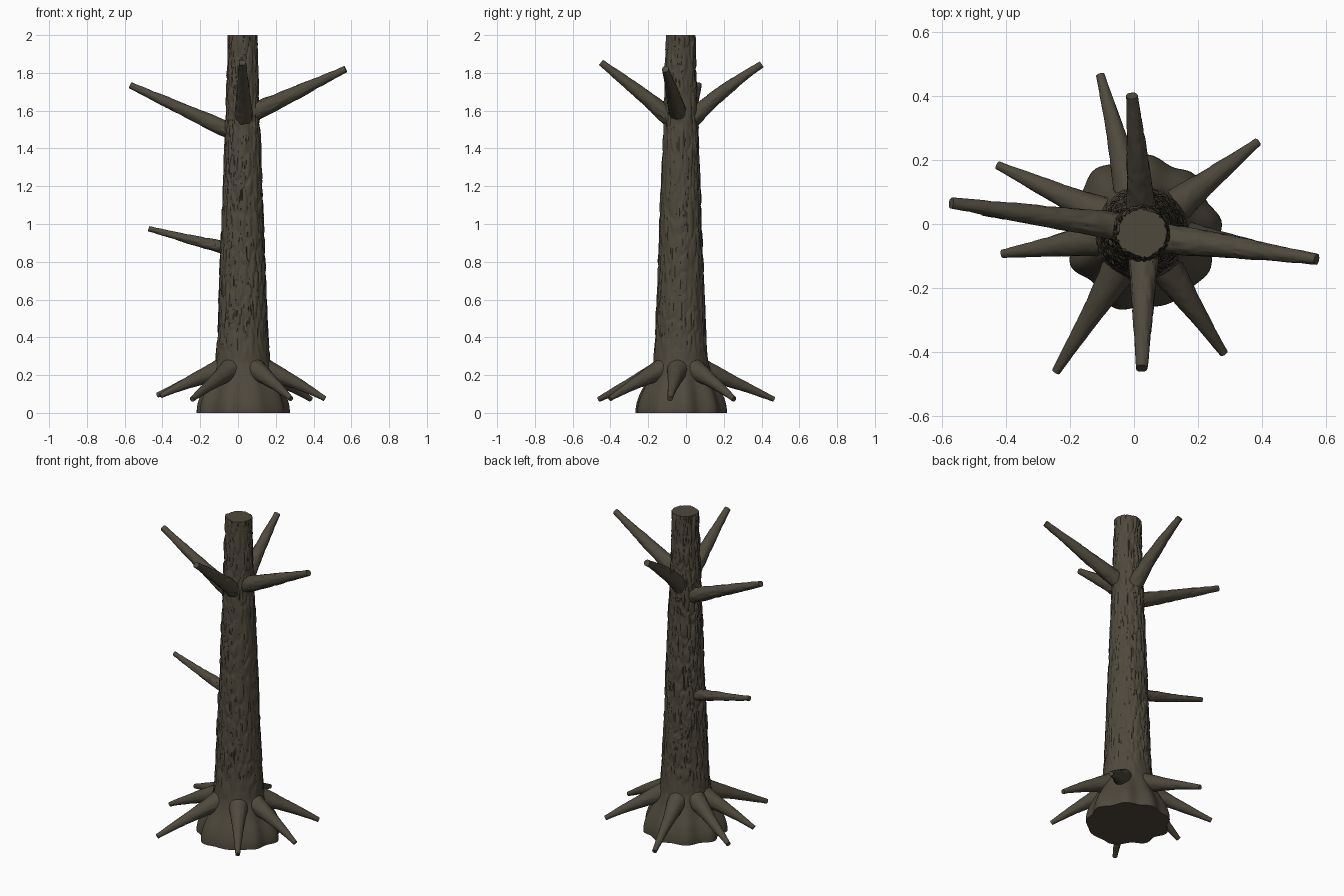
import bpy, bmesh, math
from mathutils import Vector, noise

if "Cube" in bpy.data.objects:
    bpy.data.objects.remove(bpy.data.objects["Cube"])

CX, CY = 0.025, -0.028  # trunk axis

wood = bpy.data.materials.new("dark bark")
wood.diffuse_color = (0.078, 0.066, 0.046, 1)
wood.use_nodes = True
wood.node_tree.nodes["Principled BSDF"].inputs["Base Color"].default_value = wood.diffuse_color


def lerp_table(table, t):
    """Linear lookup in rows of (key, value)."""
    for (a, va), (b, vb) in zip(table, table[1:]):
        if t <= b:
            return va + (vb - va) * (t - a) / (b - a)
    return table[-1][1]


def smooth_table(table, t, w):
    return sum(lerp_table(table, max(table[0][0], t + w * k)) for k in (-1, -0.5, 0, 0.5, 1)) / 5


def bark(p, depth, seed=0.0, k=36):
    """Long plates of bark split by narrow furrows."""
    q = Vector((p.x * k + seed, p.y * k, p.z * k * 0.2))
    q += 0.5 * noise.noise_vector(q * 0.7)
    d = noise.voronoi(q)[0]
    crack = max(0.0, 1 - (d[1] - d[0]) / 0.28)
    return depth * (0.5 * noise.noise(q * 1.7) - crack + 0.25)


def make_object(name, rings):
    """Skin a list of rings and cap both ends."""
    bm = bmesh.new()
    vs = [[bm.verts.new(p) for p in ring] for ring in rings]
    n = len(vs[0])
    for a, b in zip(vs, vs[1:]):
        for i in range(n):
            j = (i + 1) % n
            bm.faces.new((a[i], a[j], b[j], b[i]))
    bm.faces.new(vs[0][::-1])
    bm.faces.new(vs[-1])
    bmesh.ops.recalc_face_normals(bm, faces=bm.faces)
    me = bpy.data.meshes.new(name)
    bm.to_mesh(me)
    bm.free()
    me.materials.append(wood)
    ob = bpy.data.objects.new(name, me)
    bpy.context.collection.objects.link(ob)
    bpy.ops.object.select_all(action='DESELECT')
    ob.select_set(True)
    bpy.context.view_layer.objects.active = ob
    bpy.ops.object.shade_smooth_by_angle(angle=math.radians(50))


def tube(name, pts, radii, depth, seed, segs=36, steps=60):
    """Tapered limb along a quadratic path of three points."""
    a, b, c = (Vector(p) for p in pts)
    length = (c - a).length
    rings = []
    for i in range(steps + 1):
        t = i / steps
        p = a * (1 - t) ** 2 + b * 2 * t * (1 - t) + c * t * t
        d = ((b - a) * (1 - t) + (c - b) * t).normalized()
        side = d.cross(Vector((0, 0, 1))).normalized()
        up = side.cross(d)
        r = smooth_table(radii, t, 0.06)
        ring = []
        for s in range(segs):
            th = 2 * math.pi * s / segs
            q = Vector((r * math.cos(th), r * math.sin(th), t * length))
            rr = r + bark(q, depth * (1 - 0.6 * t), seed, 45)
            rr *= 1 + 0.06 * noise.noise(Vector((q.x * 8 + seed, q.y * 8, q.z * 8)))
            ring.append(p + side * rr * math.cos(th) + up * rr * math.sin(th))
        rings.append(ring)
    make_object(name, rings)


# Trunk with lobed, flared foot
profile = [(0, .236), (.04, .234), (.1, .214), (.15, .188), (.2, .165), (.26, .147),
           (.4, .135), (.7, .123), (1, .112), (1.4, .096), (1.6, .089), (2, .077)]
SEGS, ROWS = 120, 270
rings = []
for i in range(ROWS + 1):
    z = 2 * i / ROWS
    r0 = smooth_table(profile, z, 0.02)
    foot = max(0.0, min(1.0, (0.27 - z) / 0.17))
    rough = max(0.0, min(1.0, (z - 0.2) / 0.2))
    ring = []
    for s in range(SEGS):
        th = 2 * math.pi * s / SEGS
        u = Vector((math.cos(th), math.sin(th), 0))
        q = u * r0 + Vector((0, 0, z))
        r = r0 + foot * (0.011 * math.cos(9 * th - 0.9) + 0.02 * noise.noise(u * 2.3))
        r += bark(q, 0.009 * rough * (0.8 - 0.2 * u.x))
        ring.append(Vector((CX + r * u.x, CY + r * u.y, z)))
    rings.append(ring)
make_object("trunk", rings)

# Roots: tip positions
roots = [(.385, .255, .072), (-.105, .465, .072), (-.425, .183, .095), (-.41, -.093, .09),
         (-.243, -.46, .072), (.28, -.403, .075), (.46, -.085, .075)]
for n, tip in enumerate(roots):
    out = Vector((tip[0] - CX, tip[1] - CY, 0)).normalized()
    start = Vector((CX, CY, .245)) + out * 0.07
    mid = Vector((CX, CY, .185)) + out * 0.25
    tube("root_%d" % (n + 1), (start, mid, tip),
         [(0, .072), (.2, .054), (.45, .038), (1, .013)], 0.002, n * 7.3)

# Branches: start, middle, tip, base radius, tip radius
branches = [
    ("right_branch", (.05, -.04, 1.575), (.3, -.07, 1.69), (.57, -.11, 1.82), .05, .017),
    ("left_branch", (0, -.015, 1.475), (-.28, .025, 1.60), (-.57, .066, 1.735), .046, .017),
    ("front_branch", (.03, -.05, 1.535), (.03, -.22, 1.68), (.024, -.45, 1.855), .05, .018),
    ("back_branch", (.025, 0, 1.525), (.015, .16, 1.69), (-.006, .4, 1.845), .05, .018),
    ("low_branch", (-.03, -.01, .865), (-.25, .01, .915), (-.472, .04, .975), .036, .013),
]
for n, (name, a, b, c, ra, rb) in enumerate(branches):
    tube(name, (a, b, c), [(0, ra), (.25, ra * .88), (1, rb)], 0.004, 60 + n * 9.1)
